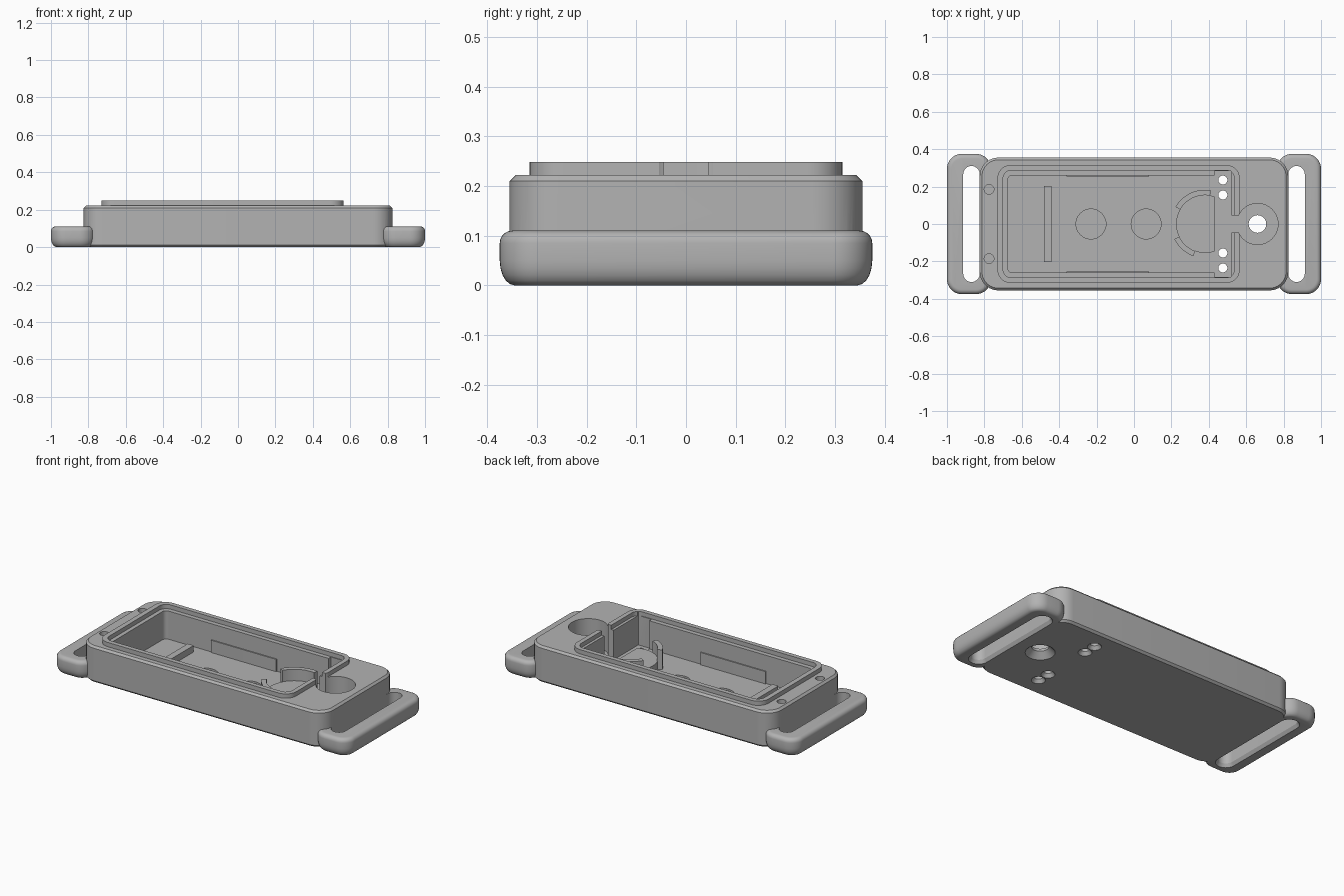
import bpy, bmesh
from math import sin, cos, pi, radians

old = bpy.data.objects.get("Cube")
if old:
    bpy.data.objects.remove(old, do_unlink=True)

# Single plain grey plastic
grey = bpy.data.materials.new("grey plastic")
grey.use_nodes = True
tone = (0.45, 0.45, 0.45, 1)
grey.diffuse_color = tone
grey.node_tree.nodes["Principled BSDF"].inputs["Base Color"].default_value = tone


def loft(name, rings):
    """Solid through a stack of rings, each a list of 3D points."""
    bm = bmesh.new()
    loops = [[bm.verts.new(p) for p in ring] for ring in rings]
    n = len(loops[0])
    for low, high in zip(loops, loops[1:]):
        for i in range(n):
            j = (i + 1) % n
            bm.faces.new((low[i], low[j], high[j], high[i]))
    bm.faces.new(loops[0][::-1])
    bm.faces.new(loops[-1])
    bmesh.ops.remove_doubles(bm, verts=bm.verts, dist=1e-5)
    bmesh.ops.recalc_face_normals(bm, faces=bm.faces)
    mesh = bpy.data.meshes.new(name)
    bm.to_mesh(mesh)
    bm.free()
    mesh.materials.append(grey)
    obj = bpy.data.objects.new(name, mesh)
    bpy.context.collection.objects.link(obj)
    return obj


def rounded(name, x0, x1, hy, r, layers, cy=0, seg=10):
    """Rounded rectangle block; layers are (inset, z) pairs."""
    rings = []
    for inset, z in layers:
        ring = []
        corners = ((x1 - r, hy - r), (x0 + r, hy - r), (x0 + r, r - hy), (x1 - r, r - hy))
        for q, (cx, y) in enumerate(corners):
            for k in range(seg + 1):
                a = (q + k / seg) * pi / 2
                ring.append((cx + (r - inset) * cos(a), cy + y + (r - inset) * sin(a), z))
        rings.append(ring)
    return loft(name, rings)


def disc(name, x, y, r, layers):
    return rounded(name, x - r, x + r, r, r, layers, y)


def straight(z0, z1):
    return ((0, z0), (0, z1))


def combine(target, tool, operation):
    mod = target.modifiers.new(operation.lower(), 'BOOLEAN')
    mod.operation = operation
    mod.solver = 'EXACT'
    mod.object = tool
    bpy.context.view_layer.objects.active = target
    bpy.ops.object.modifier_apply(modifier=mod.name)
    bpy.data.objects.remove(tool, do_unlink=True)


FLOOR, DECK, TOP = 0.05, 0.222, 0.3

# Main housing with chamfered edges
case = rounded("case_body", -0.825, 0.825, 0.355, 0.1,
               ((0.012, 0), (0, 0.012), (0, 0.21), (0.012, DECK)))

# Strap loops at both ends, rounded more strongly underneath
loop_layers = [(0.03 * (1 - sin(t * pi / 10)), 0.05 * (1 - cos(t * pi / 10))) for t in range(6)]
loop_layers += [(0.025 * (1 - cos(t * pi / 10)), 0.085 + 0.025 * sin(t * pi / 10)) for t in range(6)]
for side in (-1, 1):
    a, b = sorted((side * 0.765, side))
    combine(case, rounded("strap_loop", a, b, 0.375, 0.08, loop_layers), 'UNION')

# Raised rim around the opening
combine(case, rounded("rim", -0.73, 0.565, 0.315, 0.07, straight(0.15, 0.248)), 'UNION')

# Strap slots, flared below
cutters = []
for side in (-1, 1):
    a, b = sorted((side * 0.825, side * 0.913))
    cutters.append(rounded("slot_cut", a, b, 0.31, 0.044,
                           ((-0.016, -0.01), (-0.012, 0), (0, 0.02), (0, 0.2))))

# Rim ledge, main cavity, cross pocket, round bore and its channel
cutters += [
    rounded("ledge_cut", -0.70, 0.537, 0.287, 0.045, straight(DECK, TOP)),
    rounded("cavity_cut", -0.675, 0.512, 0.26, 0.025, straight(FLOOR, TOP)),
    rounded("pocket_cut", 0.43, 0.52, 0.283, 0.004, straight(0.042, TOP)),
    disc("bore_cut", 0.66, 0, 0.11, straight(FLOOR, TOP)),
    rounded("channel_cut", 0.47, 0.62, 0.045, 0.004, straight(FLOOR, TOP)),
    disc("drain_cut", 0.66, 0, 0.047, ((-0.038, -0.01), (-0.034, 0), (0, 0.035), (0, 0.1))),
]

# Shallow round seats in the floor
for x in (-0.23, 0.065):
    cutters.append(disc("seat_cut", x, 0, 0.08, straight(0.04, 0.1)))

# Countersunk pocket holes and blind screw holes
for side in (-1, 1):
    for y in (0.155, 0.235):
        cutters.append(disc("pin_cut", 0.475, side * y, 0.024,
                            ((-0.02, -0.01), (-0.014, 0), (0, 0.02), (0, 0.1))))
    cutters.append(disc("screw_cut", -0.775, side * 0.185, 0.026, straight(0.12, TOP)))

for cutter in cutters:
    combine(case, cutter, 'DIFFERENCE')

parts = [case]

# Crossbar on the cavity floor
parts.append(rounded("crossbar", -0.482, -0.442, 0.203, 0.002, straight(0.045, 0.09)))

# Thin side panels on the long walls
for side in (-1, 1):
    parts.append(rounded("side_panel", -0.36, 0.08, 0.004, 0.001,
                         straight(0.045, 0.125), side * 0.257))


def arc(r, start, end, z, steps=24):
    angles = [radians(start + (end - start) * k / steps) for k in range(steps + 1)]
    return [(0.38 + r * cos(a), r * sin(a), z) for a in angles]


# Round pedestal cut flat beside the pocket
parts.append(loft("pedestal", [arc(0.155, 71, 289, z) for z in (0.045, 0.1)]))

# Curved retaining walls around the pedestal
for name, start, end in (("back_retainer", 80, 150), ("front_retainer", 206, 250)):
    rings = [arc(0.154, start, end, z) + arc(0.183, end, start, z) for z in (0.045, 0.17)]
    parts.append(loft(name, rings))

# Smooth curves, crisp edges
bpy.ops.object.select_all(action='DESELECT')
for part in parts:
    part.select_set(True)
bpy.context.view_layer.objects.active = case
bpy.ops.object.shade_smooth_by_angle(angle=radians(30))
